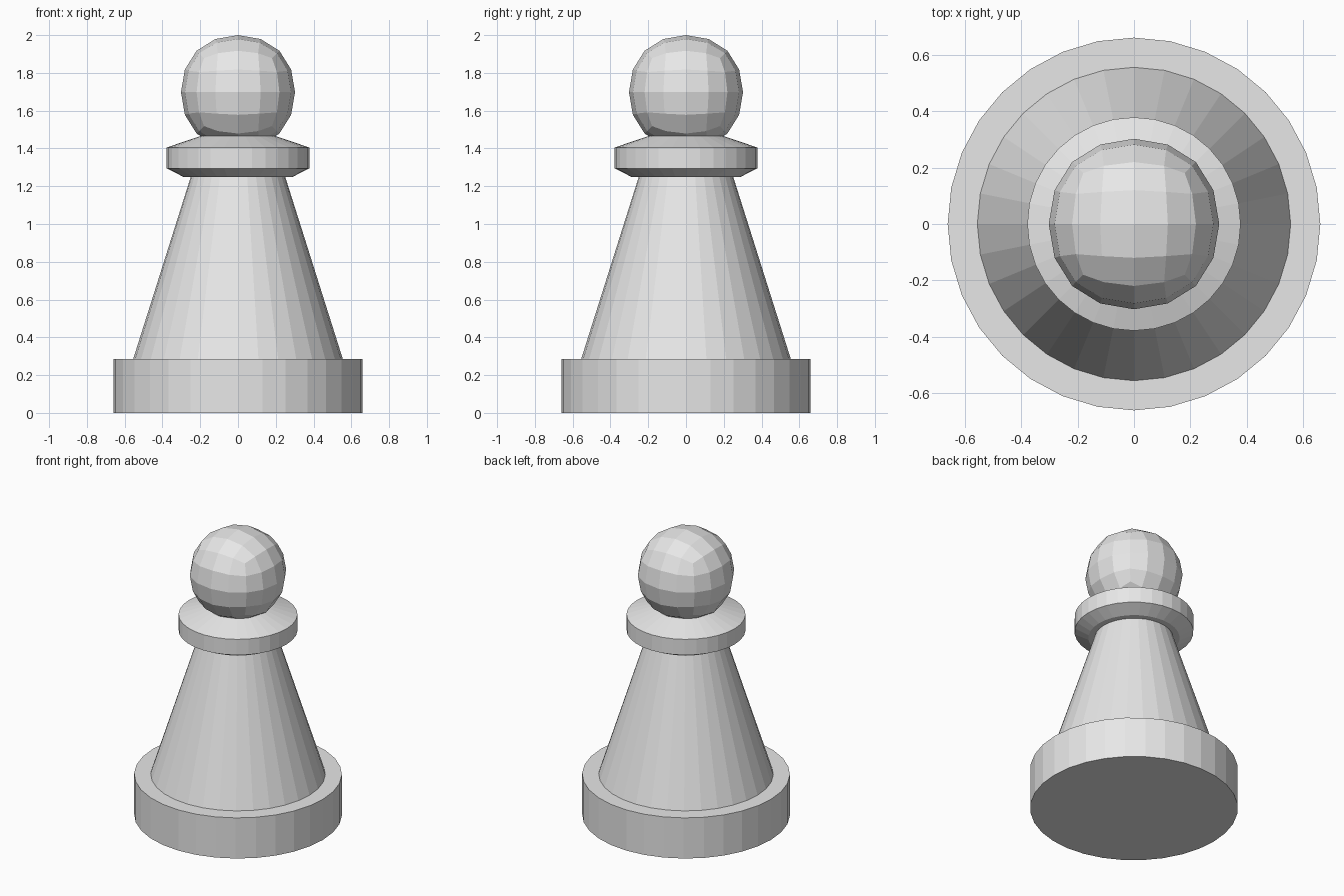
import bpy
import bmesh
from math import cos, sin, tau

SIDES = 32

cube = bpy.data.objects.get("Cube")
if cube:
    bpy.data.objects.remove(cube, do_unlink=True)

# Single grey material
grey = bpy.data.materials.new("light_grey")
grey.use_nodes = True
colour = (0.8, 0.8, 0.8, 1.0)
grey.diffuse_color = colour
grey.node_tree.nodes["Principled BSDF"].inputs["Base Color"].default_value = colour


def add_object(name, bm):
    mesh = bpy.data.meshes.new(name)
    bmesh.ops.recalc_face_normals(bm, faces=bm.faces)
    bm.to_mesh(mesh)
    bm.free()
    mesh.materials.append(grey)
    obj = bpy.data.objects.new(name, mesh)
    bpy.context.collection.objects.link(obj)
    return obj


def turned(name, profile):
    """Closed faceted solid from (radius, height) pairs, bottom to top."""
    bm = bmesh.new()
    rings = [[bm.verts.new((r * cos(tau * i / SIDES), r * sin(tau * i / SIDES), z))
              for i in range(SIDES)] for r, z in profile]
    for low, high in zip(rings, rings[1:]):
        for i in range(SIDES):
            j = (i + 1) % SIDES
            bm.faces.new((low[i], low[j], high[j], high[i]))
    bm.faces.new(rings[0][::-1])
    bm.faces.new(rings[-1])
    return add_object(name, bm)


# Foot, tapering body and collar
turned("base", [(0.66, 0), (0.66, 0.285)])
turned("body", [(0.555, 0.285), (0.25, 1.25)])
turned("collar", [(0.29, 1.25), (0.378, 1.295), (0.378, 1.405), (0.2, 1.465)])

# Head: a cube rounded by subdivision, left faceted
HEAD_RADIUS = 0.302
bm = bmesh.new()
bmesh.ops.create_cube(bm, size=2 * HEAD_RADIUS / 0.8395)
head = add_object("head", bm)
head.location.z = 2.0 - HEAD_RADIUS
rounding = head.modifiers.new("rounding", "SUBSURF")
rounding.levels = rounding.render_levels = 2
